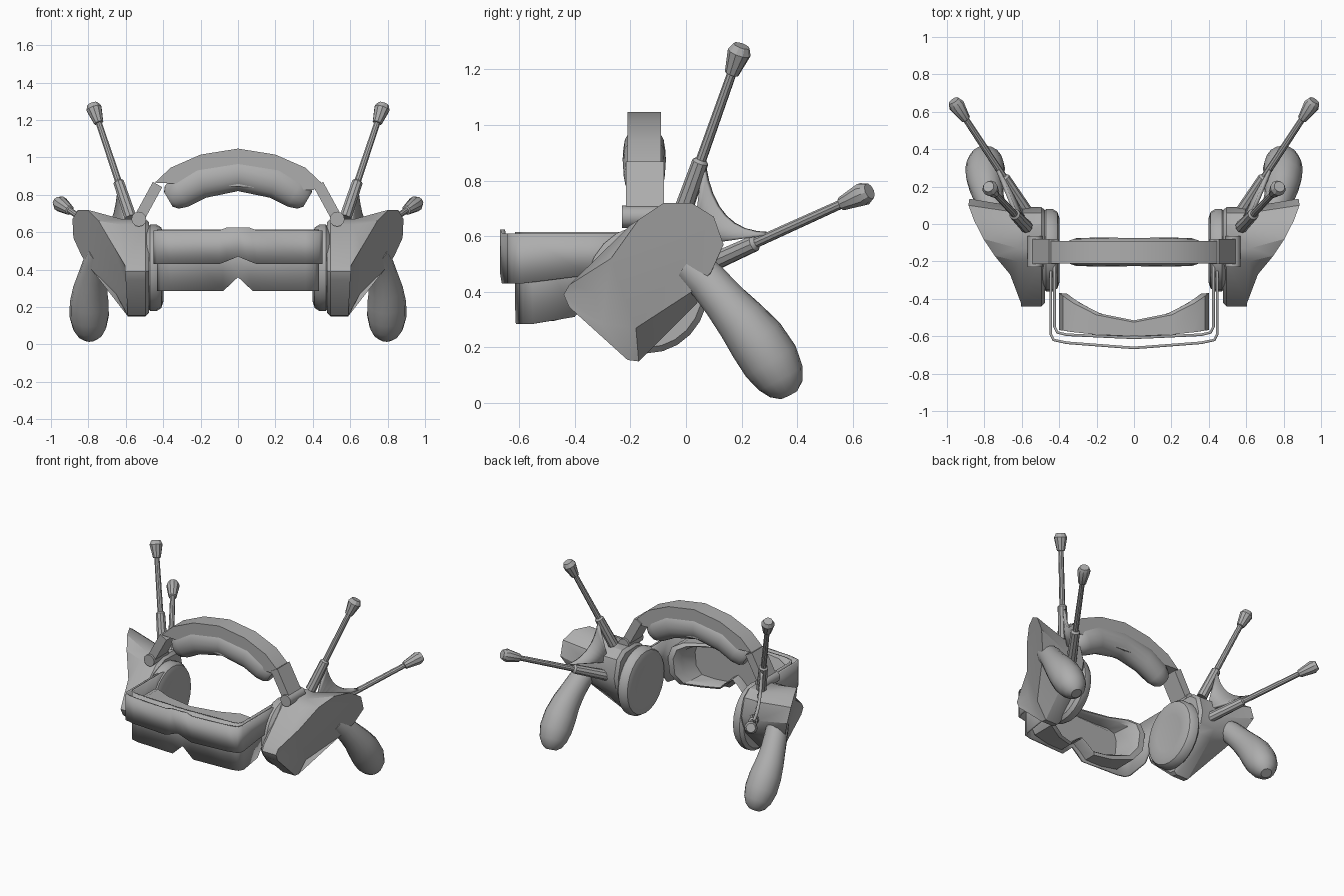
import bpy, bmesh, math
from mathutils import Vector

if "Cube" in bpy.data.objects:
    bpy.data.objects.remove(bpy.data.objects["Cube"], do_unlink=True)

grey = bpy.data.materials.new("plain grey")
grey.use_nodes = True
GREY = (0.42, 0.42, 0.42, 1)
grey.diffuse_color = GREY
grey.node_tree.nodes["Principled BSDF"].inputs["Base Color"].default_value = GREY
parts = []


def loft(name, rings, caps=True, closed=True, mirror=False, solid=0):
    """Skin a list of equal-length rings."""
    bm = bmesh.new()
    rows = [[bm.verts.new(p) for p in ring] for ring in rings]
    n = len(rows[0])
    for a, b in zip(rows, rows[1:]):
        for i in range(n if closed else n - 1):
            j = (i + 1) % n
            bm.faces.new((a[i], a[j], b[j], b[i]))
    if caps:
        bm.faces.new(rows[0])
        bm.faces.new(rows[-1])
    bmesh.ops.recalc_face_normals(bm, faces=bm.faces)
    mesh = bpy.data.meshes.new(name)
    bm.to_mesh(mesh)
    bm.free()
    mesh.materials.append(grey)
    ob = bpy.data.objects.new(name, mesh)
    bpy.context.collection.objects.link(ob)
    if solid:
        mod = ob.modifiers.new("thickness", "SOLIDIFY")
        mod.thickness = solid
        mod.offset = 0
    if mirror:
        mod = ob.modifiers.new("other side", "MIRROR")
        mod.use_mirror_merge = False
    parts.append(ob)
    return ob


def tube(name, points, radii, n=12, wide=1, mirror=True):
    """Round section swept along a path; wide stretches it along y."""
    pts = [Vector(p) for p in points]
    rings = []
    for i, (p, r) in enumerate(zip(pts, radii)):
        t = (pts[min(i + 1, len(pts) - 1)] - pts[max(i - 1, 0)]).normalized()
        u = Vector((0, 1, 0))
        u = (u - t * u.dot(t)).normalized()
        v = t.cross(u)
        rings.append([p + u * (r * wide * math.cos(a)) + v * (r * math.sin(a))
                      for a in (math.tau * k / n for k in range(n))])
    return loft(name, rings, mirror=mirror)


def sym(half):
    """Complete a path that ends at x = 0 with its reflection."""
    return half + [(-p[0], *p[1:]) for p in reversed(half[:-1])]


def strip(name, half, solid):
    """Upright wrap-around sheet from (x, y, bottom, top) stations."""
    path = sym(half)
    loft(name, [[(x, y, lo), (x, y, hi)] for x, y, lo, hi in path],
         caps=False, closed=False, solid=solid)


# Visor: outer shell and deeper inner body, both wrapping back to the ears
strip("visor_shell", [
    (.445, -.1, .47, .61), (.445, -.35, .46, .61), (.445, -.59, .43, .61),
    (.43, -.62, .43, .61), (.36, -.635, .43, .61), (.1, -.655, .43, .61),
    (.06, -.658, .445, .625), (0, -.662, .47, .625)], .014)
strip("visor_body", [
    (.425, -.1, .48, .615), (.425, -.3, .44, .615), (.425, -.4, .31, .615),
    (.425, -.55, .285, .615), (.41, -.58, .285, .615), (.36, -.592, .285, .615),
    (.08, -.605, .285, .615), (0, -.608, .36, .615)], .014)

# Face cushion with a recessed opening and nose notch
outline = sym([(0, .605), (.2, .605), (.32, .6), (.38, .57), (.4, .5), (.39, .38),
               (.34, .31), (.22, .295), (.1, .3), (.05, .35), (0, .385)])[:-1]


def gasket_ring(s, base, curve):
    return [(x * s, base + curve * (x / .38) ** 2, .46 + (z - .46) * s)
            for x, z in outline]


loft("face_cushion", [gasket_ring(1, -.6, .03), gasket_ring(1, -.525, .14),
                      gasket_ring(.9, -.515, .13), gasket_ring(.82, -.53, .1),
                      gasket_ring(.78, -.58, .03)])

# Headband arch, its padding and the hinged side arms
band = sym([(.445, .865, .405, .825), (.36, .945, .33, .9), (.2, 1.015, .19, .965),
            (0, 1.047, 0, 1.0)])
loft("headband", [[(xo, -.21, zo), (xo, -.09, zo), (xi, -.09, zi), (xi, -.21, zi)]
                  for xo, zo, xi, zi in band])
pad = sym([(.372, 0, .775, .045), (.355, 0, .785, .07), (.31, 0, .815, .09),
           (.2, 0, .875, .095), (0, 0, .912, .092)])
tube("headband_pad", [(x, -.15, z) for x, y, z, r in pad], [p[3] for p in pad],
     16, .82, mirror=False)
loft("headband_arm", [[(x + dx, y, z + dz) for dx, y, dz in
                       ((.025, -.215, .014), (.025, -.08, .014),
                        (-.025, -.08, -.014), (-.025, -.215, -.014))]
                      for x, z in ((.43, .855), (.52, .69))], mirror=True)
loft("hinge_pin", [[(.53 + .04 * math.cos(a), y, .67 + .04 * math.sin(a))
                    for a in (math.tau * k / 12 for k in range(12))]
                   for y in (-.23, -.065)], mirror=True)

# Ear pods: diamond base flaring out to a slanted oval plate
base = [(-.44, .39), (-.42, .345), (-.21, .155), (-.17, .15), (.04, .36), (.07, .42),
        (.09, .5), (.06, .62), (0, .665), (-.13, .67), (-.2, .64), (-.42, .425)]
plate = [(-.33, .4), (-.305, .285), (-.24, .26), (-.18, .27), (.02, .4), (.09, .47),
         (.135, .57), (.1, .67), (.02, .72), (-.08, .72), (-.17, .66), (-.27, .52)]
loft("ear_pod", [
    [(.475, -.15 + (y + .15) * .93, .42 + (z - .42) * .93) for y, z in base],
    [(.495, y, z) for y, z in base],
    [(.58 + .06 * z, y, z) for y, z in base],
    [(.682 + .51 * y + .227 * z, y, z) for y, z in plate]], mirror=True)

# Soft ear pads on the inner side
loft("ear_pad", [[(x, -.14 + r * math.cos(a), .41 + 1.05 * r * math.sin(a))
                  for a in (math.tau * k / 24 for k in range(24))]
                 for x, r in ((.49, .2), (.47, .22), (.435, .22), (.41, .205),
                              (.398, .17), (.405, .12))], mirror=True)

# Hand grips sweeping down and back
tube("grip", [(.73, .02, .49), (.755, .08, .435), (.775, .14, .365), (.79, .2, .295),
              (.795, .255, .225), (.796, .305, .15), (.793, .34, .09),
              (.79, .36, .05), (.788, .37, .03)],
     [.07, .074, .08, .092, .104, .105, .09, .065, .035], 16)


# Telescopic antennas with flared tips
def antenna(name, start, end):
    a, b = Vector(start), Vector(end)
    stations = [(0, .034), (.31, .03), (.325, .019), (.83, .017), (.835, .026),
                (.96, .043), (1, .03)]
    tube(name, [a.lerp(b, t) for t, r in stations], [r for t, r in stations], 10)


antenna("upper_antenna", (.575, -.015, .68), (.778, .2, 1.285))
antenna("rear_antenna", (.57, .06, .49), (.965, .66, .762))

# Thin curved web joining the antennas
p, q, c, root = (Vector(v) for v in ((.635, .065, .86), (.735, .3, .61),
                                     (.65, .1, .61), (.58, .03, .57)))
curve = [p * (1 - t) ** 2 + c * (2 * t * (1 - t)) + q * t * t
         for t in (k / 8 for k in range(9))]
loft("antenna_web", [[root.lerp(e, .1), e] for e in curve],
     caps=False, closed=False, mirror=True, solid=.02)

# Soft shading with crisp edges
bpy.ops.object.select_all(action="DESELECT")
for ob in parts:
    ob.select_set(True)
bpy.context.view_layer.objects.active = parts[0]
bpy.ops.object.shade_smooth_by_angle(angle=math.radians(32))
